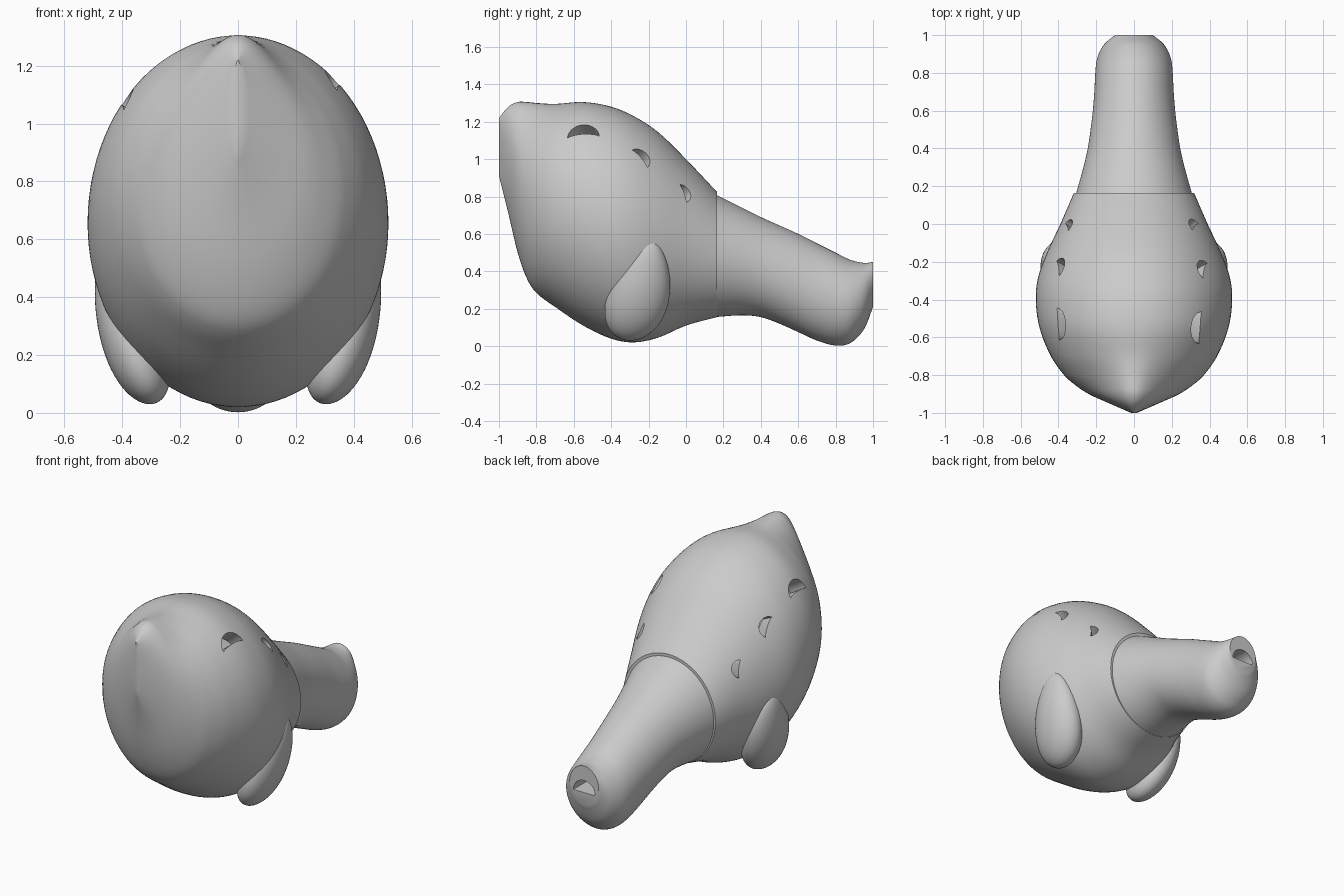
import bpy
import bmesh
from math import sin, cos, pi, exp, radians
from mathutils import Vector
from mathutils.bvhtree import BVHTree

if "Cube" in bpy.data.objects:
    bpy.data.objects.remove(bpy.data.objects["Cube"], do_unlink=True)

clay = bpy.data.materials.new("grey clay")
clay.use_nodes = True
clay.diffuse_color = (0.6, 0.6, 0.6, 1)
clay.node_tree.nodes["Principled BSDF"].inputs["Base Color"].default_value = clay.diffuse_color


def make_object(name, bm):
    bmesh.ops.recalc_face_normals(bm, faces=bm.faces)
    mesh = bpy.data.meshes.new(name)
    bm.to_mesh(mesh)
    bm.free()
    mesh.materials.append(clay)
    ob = bpy.data.objects.new(name, mesh)
    bpy.context.collection.objects.link(ob)
    return ob


def smooth(ob, angle=35):
    bpy.ops.object.select_all(action="DESELECT")
    ob.select_set(True)
    bpy.context.view_layer.objects.active = ob
    bpy.ops.object.shade_smooth_by_angle(angle=radians(angle))


def refine(stations, steps=5):
    """Cubic interpolation between stations of uneven spacing."""
    pts = [Vector(s) for s in stations]

    def slope(i):
        a, b = pts[max(i - 1, 0)], pts[min(i + 1, len(pts) - 1)]
        return (b - a) / (b[0] - a[0])

    out = []
    for i in range(len(pts) - 1):
        p, q = pts[i], pts[i + 1]
        h = q[0] - p[0]
        m, n = slope(i) * h, slope(i + 1) * h
        for k in range(steps):
            t = k / steps
            c = q - p
            out.append(p + m * t + (c * 3 - m * 2 - n) * t ** 2 + (m + n - c * 2) * t ** 3)
    return out + [pts[-1]]


def loft(name, stations, sides=96):
    """Oval sections along y; each station is y, top, bottom, half width, crest."""
    bm = bmesh.new()
    rings = []
    for y, top, low, half, crest in refine(stations):
        top -= crest
        ring = []
        for k in range(sides):
            a = 2 * pi * k / sides
            x = half * cos(a)
            z = (top + low) / 2 + (top - low) / 2 * sin(a)
            z += crest * max(sin(a), 0) * exp(-(x / 0.15) ** 2)
            ring.append(bm.verts.new((x, y, z)))
        rings.append(ring)
    for r, s in zip(rings, rings[1:]):
        for k in range(sides):
            j = (k + 1) % sides
            bm.faces.new((r[k], r[j], s[j], s[k]))
    bm.faces.new(rings[0])
    bm.faces.new(rings[-1])
    return make_object(name, bm)


def half_disc_cutter(centre, normal, edge, arc, radius, depth, bulge):
    """Half disc with an arched lower edge, pushed in along the normal."""
    bm = bmesh.new()
    n = 20
    outline = [(cos(pi * k / n), sin(pi * k / n)) for k in range(n + 1)]
    outline += [(-cos(pi * k / n), bulge * sin(pi * k / n)) for k in range(1, n)]
    loops = []
    for d in (0.06, -depth):
        loops.append([bm.verts.new(centre + normal * d + (edge * u + arc * v) * radius)
                      for u, v in outline])
    count = len(outline)
    for k in range(count):
        j = (k + 1) % count
        bm.faces.new((loops[0][k], loops[0][j], loops[1][j], loops[1][k]))
    for loop in loops:
        bm.faces.new(loop)
    return make_object("hole_cutter", bm)


def cut(ob, cutters):
    bpy.context.view_layer.objects.active = ob
    for c in cutters:
        mod = ob.modifiers.new("hole", "BOOLEAN")
        mod.operation = "DIFFERENCE"
        mod.solver = "EXACT"
        mod.object = c
        bpy.ops.object.modifier_apply(modifier=mod.name)
        bpy.data.objects.remove(c, do_unlink=True)


# Egg-shaped body with a pinched snout
body = loft("body", [
    (-1, 1.22, 0.91, 0.015, 0),
    (-0.95, 1.28, 0.71, 0.13, 0.06),
    (-0.9, 1.305, 0.5, 0.24, 0.09),
    (-0.85, 1.305, 0.36, 0.315, 0.08),
    (-0.8, 1.3, 0.285, 0.37, 0.06),
    (-0.7, 1.295, 0.21, 0.44, 0.02),
    (-0.55, 1.305, 0.11, 0.5, 0),
    (-0.4, 1.28, 0.04, 0.52, 0),
    (-0.28, 1.23, 0.02, 0.507, 0),
    (-0.15, 1.145, 0.045, 0.46, 0),
    (0, 1, 0.11, 0.39, 0),
    (0.165, 0.825, 0.155, 0.318, 0)])

# Finger holes: position, radius and tilt on each flank
tree = BVHTree.FromObject(body, bpy.context.evaluated_depsgraph_get())
cutters = []
for x, y, z, radius, tilt in [
        (0.36, -0.55, 1.12, 0.085, 0), (0.375, -0.25, 1, 0.062, 45), (0.325, -0.02, 0.815, 0.052, 65),
        (-0.41, -0.53, 1.05, 0.085, 0), (-0.41, -0.235, 0.95, 0.062, 45), (-0.36, -0.02, 0.76, 0.052, 65)]:
    spot, normal, _, _ = tree.find_nearest(Vector((x, y, z)))
    along = Vector((0, 1, 0))
    along = (along - normal * along.dot(normal)).normalized()
    up = normal.cross(along)
    up *= 1 if up.z > 0 else -1
    t = radians(tilt)
    cutters.append(half_disc_cutter(spot, normal, along * cos(t) - up * sin(t),
                                    along * sin(t) + up * cos(t), radius, 0.12, 0.2))
cut(body, cutters)
smooth(body)

# Tail that serves as the mouthpiece
tail = loft("tail", [
    (0.15, 0.815, 0.155, 0.31, 0),
    (0.3, 0.74, 0.165, 0.268, 0),
    (0.4, 0.69, 0.155, 0.245, 0),
    (0.5, 0.645, 0.12, 0.23, 0),
    (0.6, 0.6, 0.075, 0.218, 0),
    (0.7, 0.55, 0.03, 0.21, 0),
    (0.8, 0.5, 0.003, 0.205, 0),
    (0.87, 0.465, 0.012, 0.197, 0),
    (0.92, 0.45, 0.05, 0.178, 0),
    (0.96, 0.445, 0.105, 0.15, 0),
    (1, 0.45, 0.21, 0.1, 0)])
cut(tail, [half_disc_cutter(Vector((0, 1, 0.285)), Vector((0, 1, 0)), Vector((1, 0, 0)),
                            Vector((0, 0, 1)), 0.075, 0.25, 0)])
smooth(tail)

# Leaf-shaped fins, narrower toward the top
for side, name in ((1, "left_fin"), (-1, "right_fin")):
    bm = bmesh.new()
    bmesh.ops.create_uvsphere(bm, u_segments=48, v_segments=32, radius=1)
    for v in bm.verts:
        x, y, z = v.co
        taper = 1 - 0.22 * z
        v.co = (side * (0.375 + 0.11 * x * taper + 0.07 * z),
                -0.25 + 0.165 * y * taper + 0.05 * z,
                0.3 + 0.27 * z)
    smooth(make_object(name, bm))
